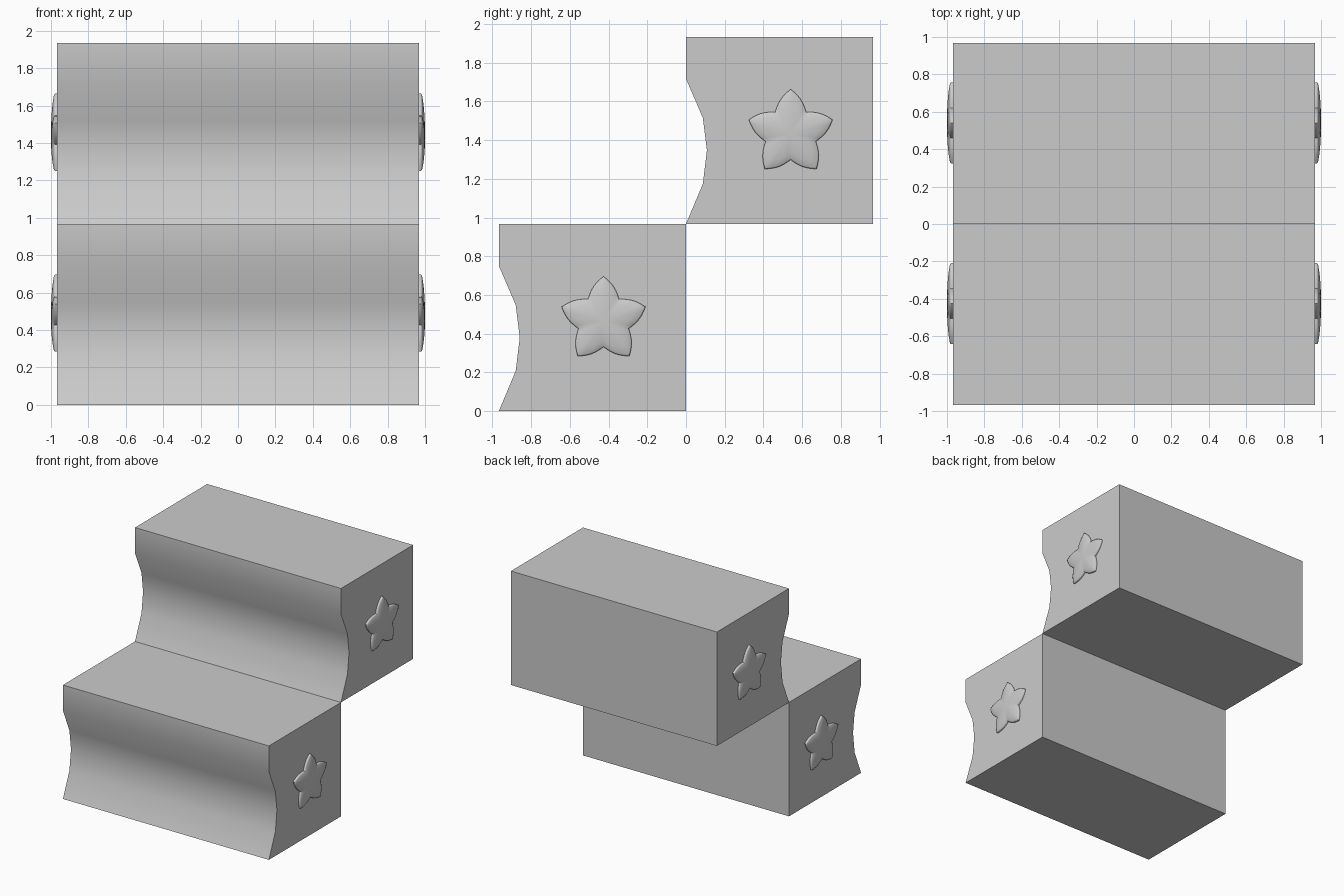
import bpy, bmesh, math
from mathutils import Vector

if "Cube" in bpy.data.objects:
    bpy.data.objects.remove(bpy.data.objects["Cube"])

W = 0.967   # half width, also the rise and depth of each step

# concave-fronted step section, (y, z) from its lower front corner
SECTION = [(0, 0), (W, 0), (W, W), (0, W), (0, 0.75),
           (0.087, 0.548), (0.108, 0.38), (0.087, 0.207)]


def finish(name, bm, angle):
    bmesh.ops.recalc_face_normals(bm, faces=bm.faces)
    mesh = bpy.data.meshes.new(name)
    bm.to_mesh(mesh)
    bm.free()
    obj = bpy.data.objects.new(name, mesh)
    bpy.context.collection.objects.link(obj)
    bpy.ops.object.select_all(action='DESELECT')
    obj.select_set(True)
    bpy.context.view_layer.objects.active = obj
    bpy.ops.object.shade_smooth_by_angle(angle=math.radians(angle))
    return obj


def step(name, y0, z0):
    bm = bmesh.new()
    face = bm.faces.new([bm.verts.new((-W, y0 + y, z0 + z)) for y, z in SECTION])
    ext = bmesh.ops.extrude_face_region(bm, geom=[face], use_keep_orig=True)
    moved = [v for v in ext["geom"] if isinstance(v, bmesh.types.BMVert)]
    bmesh.ops.translate(bm, verts=moved, vec=(2 * W, 0, 0))
    finish(name, bm, 30)


def star_outline(outer=0.228, inner=0.137, bulge=0.013, n=6):
    # five petals with gently convex sides
    corners = []
    for k in range(10):
        a = math.pi / 2 + k * math.pi / 5
        r = inner if k % 2 else outer
        corners.append(Vector((r * math.cos(a), r * math.sin(a))))
    pts = []
    for a, b in zip(corners, corners[1:] + corners[:1]):
        d = (b - a).normalized()
        out = Vector((d.y, -d.x))
        for i in range(n):
            t = i / n
            pts.append(a.lerp(b, t) + out * bulge * math.sin(math.pi * t))
    return pts


def star(name, yc, zc):
    # stacked rings: upright rim, rounded edge, shallow dome
    bm = bmesh.new()
    pts = star_outline()
    rings = []
    for s, x in [(1, W), (1, 0.977), (0.985, 0.982), (0.95, 0.985),
                 (0.75, 0.992), (0.5, 0.997), (0.25, 0.9995)]:
        rings.append([bm.verts.new((x, yc + p.x * s, zc + p.y * s)) for p in pts])
    n = len(pts)
    for lo, hi in zip(rings, rings[1:]):
        for i in range(n):
            j = (i + 1) % n
            bm.faces.new((lo[i], lo[j], hi[j], hi[i]))
    tip = bm.verts.new((1.0, yc, zc))
    for i in range(n):
        bm.faces.new((rings[-1][i], rings[-1][(i + 1) % n], tip))
    obj = finish(name, bm, 40)
    # make sure the dome faces outward
    if obj.data.polygons[-1].normal.x < 0:
        obj.data.flip_normals()
    # same star on the opposite end
    obj.modifiers.new("both_ends", 'MIRROR').use_axis = (True, False, False)


# two stacked steps with a star on each end
for label, y0, z0 in (("lower", -W, 0), ("upper", 0, W)):
    step(label + "_step", y0, z0)
    star(label + "_star_ornaments", y0 + 0.541, z0 + 0.468)
